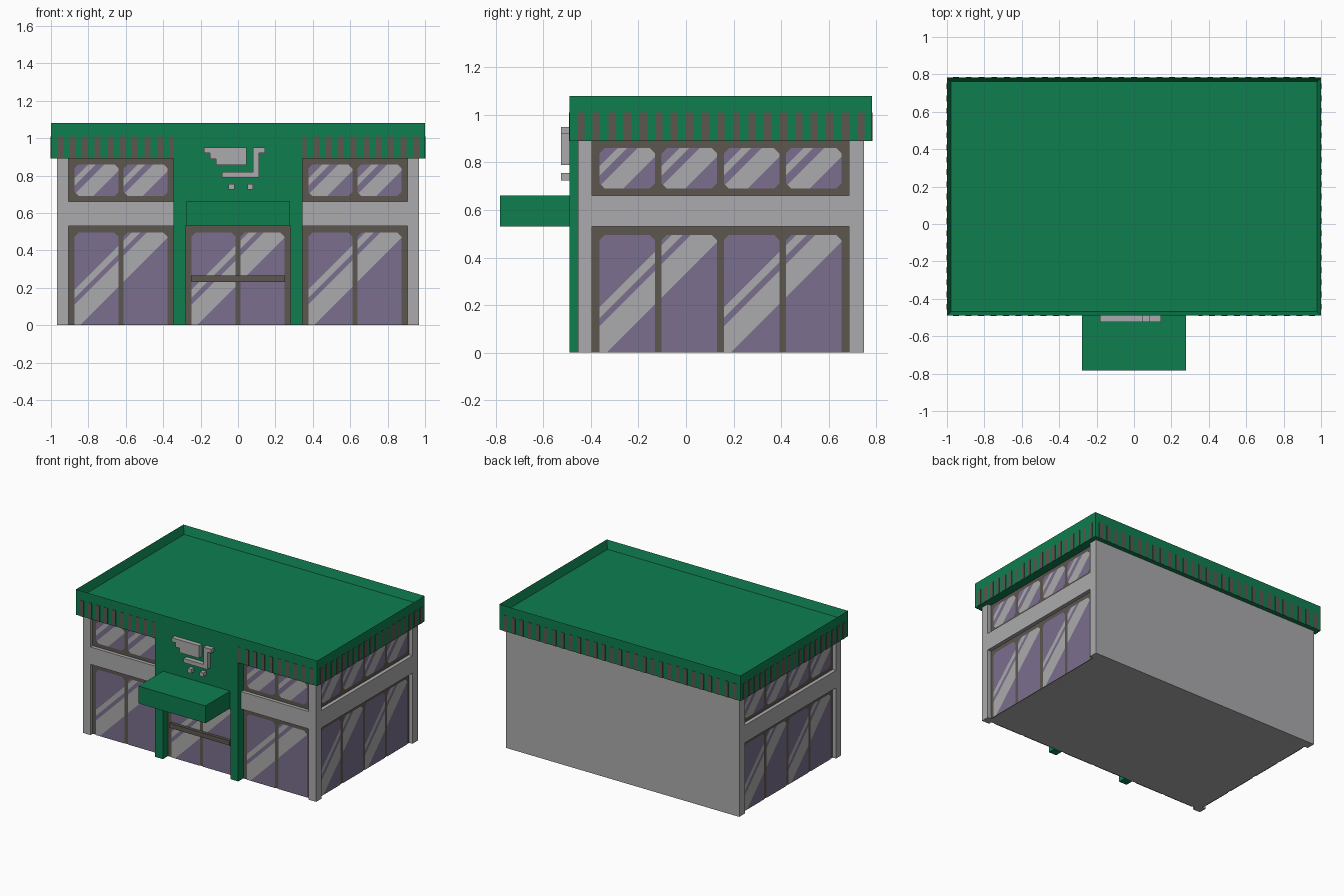
import bpy, bmesh, math
from mathutils import Matrix, Vector

old = bpy.data.objects.get("Cube")
if old:
    bpy.data.objects.remove(old, do_unlink=True)


def linear(c):
    c /= 255
    return c / 12.92 if c <= 0.04045 else ((c + 0.055) / 1.055) ** 2.4


def material(name, r, g, b):
    m = bpy.data.materials.new(name)
    m.use_nodes = True
    col = (linear(r), linear(g), linear(b), 1)
    m.diffuse_color = col
    m.node_tree.nodes["Principled BSDF"].inputs["Base Color"].default_value = col
    return m


GREEN = material("green", 14, 126, 79)
GREY = material("light_grey", 171, 171, 173)
BROWN = material("brown_grey", 93, 86, 79)
PURPLE = material("glass_purple", 123, 111, 142)


def finish(name, bm, *mats):
    me = bpy.data.meshes.new(name)
    bm.to_mesh(me)
    bm.free()
    for m in mats:
        me.materials.append(m)
    ob = bpy.data.objects.new(name, me)
    bpy.context.collection.objects.link(ob)
    return ob


def add_box(bm, x0, x1, y0, y1, z0, z1):
    mid = Vector((x0 + x1, y0 + y1, z0 + z1)) / 2
    size = Matrix.Diagonal((x1 - x0, y1 - y0, z1 - z0, 1))
    return bmesh.ops.create_cube(bm, size=1, matrix=Matrix.Translation(mid) @ size)


def boxes(name, mat, *dims):
    bm = bmesh.new()
    for d in dims:
        add_box(bm, *d)
    return finish(name, bm, mat)


# Main dimensions
FRONT, BACK, SIDE = -0.425, 0.75, 0.935   # recessed wall planes
EAVE, TOP = 0.89, 1.08

# Building core, corner posts and the horizontal bands between the window rows
boxes("building_core", GREY, (-SIDE, SIDE, FRONT, BACK, 0, EAVE))
for side, s in (("left", 1), ("right", -1)):
    def span(a, b):
        return (min(s * a, s * b), max(s * a, s * b))
    boxes(side + "_front_post", GREY, (*span(0.905, 0.967), -0.455, -0.395, 0, EAVE))
    boxes(side + "_back_post", GREY, (*span(SIDE, 0.967), 0.685, BACK, 0, EAVE))
    boxes(side + "_side_band", GREY, (*span(SIDE, 0.967), -0.395, 0.685, 0.53, 0.66))
    boxes(side + "_front_band", GREY, (*span(0.345, 0.905), -0.455, FRONT, 0.53, 0.66))
    boxes(side + "_door_jamb", GREEN, (*span(0.28, 0.345), -0.49, FRONT, 0, 0.53))

# Green entrance panel and canopy
boxes("entrance_panel", GREEN, (-0.345, 0.345, -0.49, FRONT, 0.53, EAVE))
boxes("entrance_canopy", GREEN, (-0.278, 0.278, -0.782, -0.49, 0.53, 0.66))

# Roof slab with a sunken top inside a thin parapet
bm = bmesh.new()
add_box(bm, -1, 1, -0.49, 0.782, EAVE, TOP)
bm.normal_update()
top = [f for f in bm.faces if f.normal.z > 0.9]
bmesh.ops.inset_region(bm, faces=top, thickness=0.03)
bmesh.ops.translate(bm, verts=top[0].verts, vec=(0, 0, -0.06))
finish("roof", bm, GREEN)

# Painted stripes along the lower fascia
T, W, Z0, Z1 = 0.003, 0.031, EAVE, 1.01
PITCH = 0.0668
front, back, sides = [], [], []
for i in range(10):
    a = 0.967 - i * PITCH
    b = max(a - W, 0.345)
    front += [(b, a, -0.49 - T, -0.49, Z0, Z1), (-a, -b, -0.49 - T, -0.49, Z0, Z1)]
for i in range(29):
    a = -0.967 + i * (1.934 - W) / 28
    back.append((a, a + W, 0.782, 0.782 + T, Z0, Z1))
for i in range(19):
    a = -0.458 + i * (1.21 - W) / 18
    sides += [(1, 1 + T, a, a + W, Z0, Z1), (-1 - T, -1, a, a + W, Z0, Z1)]
boxes("front_fascia_stripes", BROWN, *front)
boxes("back_fascia_stripes", BROWN, *back)
boxes("side_fascia_stripes", BROWN, *sides)

# Diagonal reflections: ranges of (height - distance along the glass)
TALL = ((-0.03, 0.11), (0.145, 0.19))
SHORT = ((-0.10, 0.01), (0.055, 0.095))


def window(name, width, count, z0, z1, g0, g1, bands, loc, turn=0):
    """Brown frame plate with chamfered panes; the glass is cut along its reflections."""
    bm = bmesh.new()
    add_box(bm, 0, width, -0.004, 0, z0, z1)
    for f in bm.faces:
        f.material_index = 0
    margin, bar, c = 0.031, 0.028, 0.022
    pw = (width - 2 * margin - (count - 1) * bar) / count
    tall = bands is TALL
    for i in range(count):
        a = margin + i * (pw + bar)
        b = a + pw
        if tall:
            pts = [(a, g0), (b, g0)]
        else:
            pts = [(a, g0 + c), (a + c, g0), (b - c, g0), (b, g0 + c)]
        pts += [(b, g1 - c), (b - c, g1), (a + c, g1), (a, g1 - c)]
        pane = bmesh.new()
        pane.faces.new([pane.verts.new((u, -0.008, v)) for u, v in pts])
        # tall reflections run on across each pair of panes
        start = a - (i % 2) * (pw + bar) if tall else a
        for band in bands:
            for k in band:
                bmesh.ops.bisect_plane(pane, geom=pane.verts[:] + pane.edges[:] + pane.faces[:],
                                       plane_co=(start, 0, g0 + k), plane_no=(-1, 0, 1))
        for f in pane.faces:
            m = f.calc_center_median()
            d = (m.z - g0) - (m.x - start)
            f.material_index = 2 if any(lo < d < hi for lo, hi in bands) else 1
        tmp = bpy.data.meshes.new("pane")
        pane.to_mesh(tmp)
        pane.free()
        bm.from_mesh(tmp)
        bpy.data.meshes.remove(tmp)
    ob = finish(name, bm, BROWN, PURPLE, GREY)
    ob.location = loc
    ob.rotation_euler.z = math.radians(turn)


# Window rows on the front and both sides, and the double door
LOWER = (0, 0.53, 0, 0.495, TALL)
UPPER = (0.66, EAVE, 0.69, 0.86, SHORT)
for row, spec in (("lower", LOWER), ("upper", UPPER)):
    window("right_front_%s_window" % row, 0.56, 2, *spec, (-0.905, FRONT, 0))
    window("left_front_%s_window" % row, 0.56, 2, *spec, (0.345, FRONT, 0))
    window("left_side_%s_window" % row, 1.08, 4, *spec, (SIDE, -0.395, 0), 90)
    window("right_side_%s_window" % row, 1.08, 4, *spec, (-SIDE, 0.685, 0), -90)
window("double_door", 0.56, 2, *LOWER, (-0.28, FRONT, 0))
boxes("door_push_bar", BROWN, (-0.25, 0.25, -0.455, FRONT, 0.23, 0.265))

# Raised trolley-shaped sign above the canopy
Y0, Y1 = -0.525, -0.49
boxes("trolley_basket", GREY,
      (-0.182, 0.045, Y0, Y1, 0.92, 0.95),
      (-0.15, 0.045, Y0, Y1, 0.888, 0.92),
      (-0.118, 0.045, Y0, Y1, 0.856, 0.888))
boxes("trolley_handle", GREY,
      (0.08, 0.145, Y0, Y1, 0.92, 0.95),
      (0.08, 0.113, Y0, Y1, 0.82, 0.92),
      (-0.085, 0.113, Y0, Y1, 0.79, 0.82))
boxes("trolley_wheels", GREY,
      (-0.05, -0.02, Y0, Y1, 0.725, 0.755),
      (0.05, 0.08, Y0, Y1, 0.725, 0.755))
